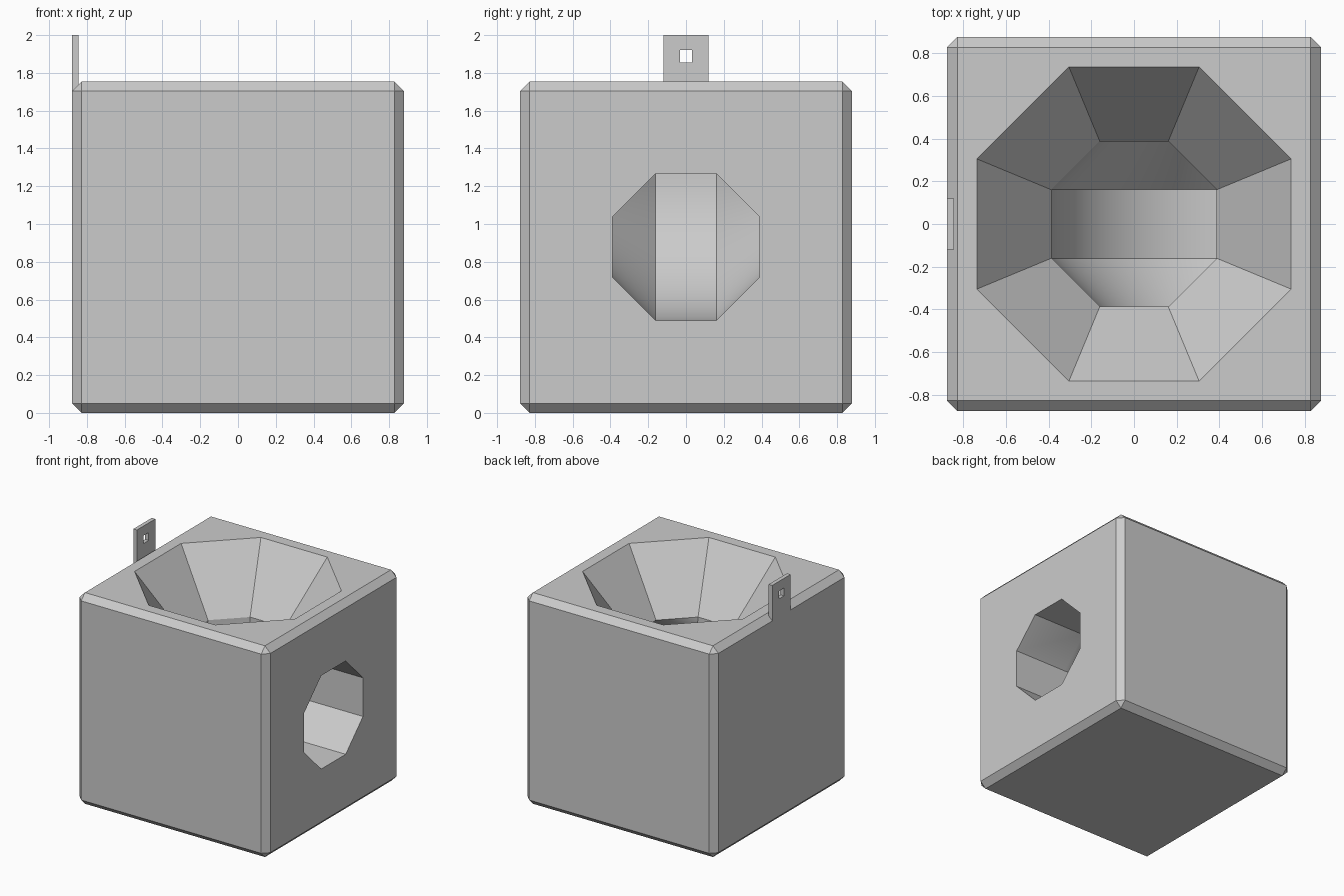
import bpy, bmesh, math
from mathutils import Vector

SIZE = 1.755            # block edge length
HALF = SIZE / 2
CHAMFER = 0.05
BORE = 0.388            # apothem of the octagonal tunnel
MOUTH = 0.737           # apothem of the funnel at the top face
SIDES = 8
BEND_STEPS = 24
BEND_Z = HALF + BORE    # height where the funnel meets the bend

if "Cube" in bpy.data.objects:
    bpy.data.objects.remove(bpy.data.objects["Cube"], do_unlink=True)

grey = bpy.data.materials.new("light_grey")
grey.use_nodes = True
grey.diffuse_color = (0.6, 0.6, 0.6, 1)
grey.node_tree.nodes["Principled BSDF"].inputs["Base Color"].default_value = (0.6, 0.6, 0.6, 1)


def make_object(name, bm):
    bmesh.ops.recalc_face_normals(bm, faces=bm.faces)
    mesh = bpy.data.meshes.new(name)
    bm.to_mesh(mesh)
    bm.free()
    mesh.materials.append(grey)
    obj = bpy.data.objects.new(name, mesh)
    bpy.context.collection.objects.link(obj)
    return obj


def box(low, high):
    bm = bmesh.new()
    bmesh.ops.create_cube(bm, size=1)
    low, high = Vector(low), Vector(high)
    for v in bm.verts:
        v.co = (low + high) / 2 + v.co * (high - low)
    return bm


def cut(target, cutter):
    """Subtract the cutter from the target, then discard it."""
    cutter.hide_render = True
    mod = target.modifiers.new("cut", "BOOLEAN")
    mod.operation = "DIFFERENCE"
    mod.solver = "EXACT"
    mod.object = cutter
    bpy.context.view_layer.objects.active = target
    bpy.ops.object.modifier_apply(modifier=mod.name)
    bpy.data.objects.remove(cutter, do_unlink=True)


def octagon(apothem):
    r = apothem / math.cos(math.pi / SIDES)
    angles = [(i + 0.5) * math.tau / SIDES for i in range(SIDES)]
    return [(r * math.cos(a), r * math.sin(a)) for a in angles]


# Chamfered block
bm = box((-HALF, -HALF, 0), (HALF, HALF, SIZE))
bmesh.ops.bevel(bm, geom=bm.edges[:], offset=CHAMFER, segments=1, affect="EDGES")
block = make_object("block", bm)

# Tunnel: funnel, tight quarter bend, then a straight run to the side
over = 1.2              # the cutter overshoots the faces
rings = [[(u, y, BEND_Z + over * (SIZE - BEND_Z))
          for u, y in octagon(BORE + over * (MOUTH - BORE))]]
for k in range(BEND_STEPS + 1):
    t = math.pi / 2 * k / BEND_STEPS
    rings.append([(BORE - (BORE - u) * math.cos(t), y, BEND_Z - (BORE - u) * math.sin(t))
                  for u, y in octagon(BORE)])
rings.append([(HALF + 0.1, y, z) for x, y, z in rings[-1]])

bm = bmesh.new()
loops = [[bm.verts.new(co) for co in ring] for ring in rings]
for a, b in zip(loops, loops[1:]):
    for i in range(SIDES):
        j = (i + 1) % SIDES
        bm.faces.new((a[i], a[j], b[j], b[i]))
bm.faces.new(loops[0])
bm.faces.new(loops[-1])
bmesh.ops.remove_doubles(bm, verts=bm.verts, dist=0.0001)
cut(block, make_object("tunnel_cutter", bm))

# Hanging tab with a square hole, flush with the side
tab = make_object("hanging_tab", box((-HALF, -0.12, SIZE - CHAMFER), (-HALF + 0.033, 0.12, 2)))
cut(tab, make_object("hole_cutter", box((-1, -0.033, 1.855), (-0.7, 0.033, 1.92))))

# Smooth bend, crisp edges elsewhere
bpy.ops.object.select_all(action="DESELECT")
block.select_set(True)
bpy.context.view_layer.objects.active = block
bpy.ops.object.shade_smooth_by_angle(angle=math.radians(25))
